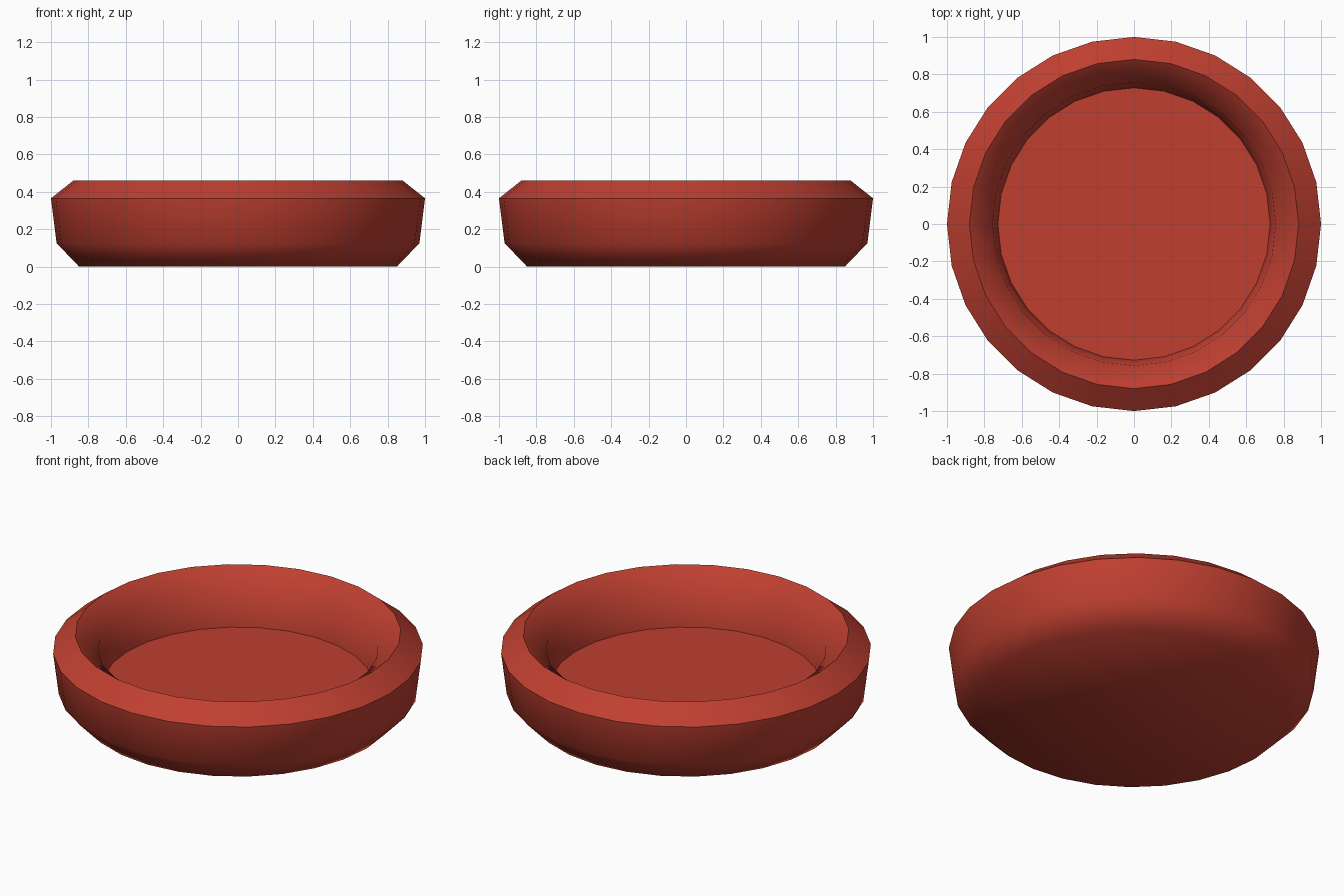
import bpy
import bmesh
from math import cos, sin, tau

SIDES = 28

default = bpy.data.objects.get("Cube")
if default:
    bpy.data.objects.remove(default, do_unlink=True)

# Terracotta red colour
red = bpy.data.materials.new("terracotta_red")
red.use_nodes = True
colour = (0.52, 0.05, 0.03, 1)
red.diffuse_color = colour
shader = next(n for n in red.node_tree.nodes if n.type == 'BSDF_PRINCIPLED')
shader.inputs["Base Color"].default_value = colour
shader.inputs["Roughness"].default_value = 0.8

# Dish profile from underside to inner floor: radius, height, crisp edge
profile = [
    (0.85, 0.0, False),     # foot
    (0.97, 0.125, False),   # lower bevel
    (1.0, 0.365, True),     # widest edge
    (0.88, 0.46, True),     # rim crest
    (0.757, 0.365, False),  # inner shoulder
    (0.728, 0.156, True),   # floor edge
]

bm = bmesh.new()
rings = []
for radius, height, crisp in profile:
    rings.append([bm.verts.new((radius * cos(tau * i / SIDES),
                                radius * sin(tau * i / SIDES), height))
                  for i in range(SIDES)])

# Walls between neighbouring rings
for low, high in zip(rings, rings[1:]):
    for i in range(SIDES):
        j = (i + 1) % SIDES
        bm.faces.new((low[i], low[j], high[j], high[i]))

# Underside and inner floor
bm.faces.new(rings[0][::-1])
bm.faces.new(rings[-1])

# Smooth shading with crisp rings
for face in bm.faces:
    face.smooth = True
for ring, (radius, height, crisp) in zip(rings, profile):
    if crisp:
        for i in range(SIDES):
            bm.edges.get((ring[i], ring[(i + 1) % SIDES])).smooth = False

mesh = bpy.data.meshes.new("dish")
bm.to_mesh(mesh)
bm.free()
mesh.materials.append(red)
dish = bpy.data.objects.new("dish", mesh)
bpy.context.collection.objects.link(dish)
